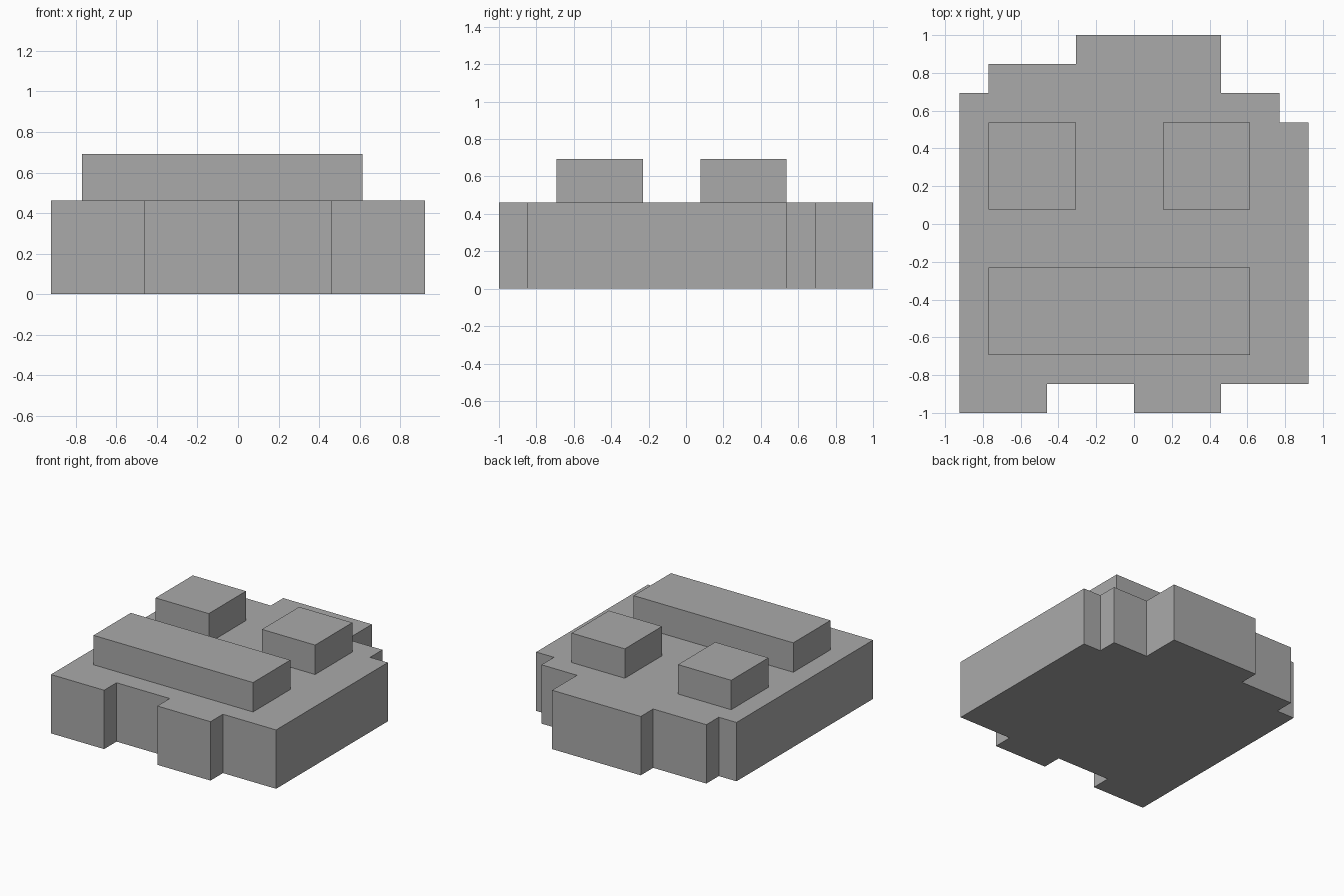
import bpy
import bmesh

cube = bpy.data.objects.get("Cube")
if cube:
    bpy.data.objects.remove(cube, do_unlink=True)

U = 1 / 13  # one grid step

grey = bpy.data.materials.new("grey")
grey.use_nodes = True
colour = (0.4, 0.4, 0.4, 1)
grey.diffuse_color = colour
grey.node_tree.nodes["Principled BSDF"].inputs["Base Color"].default_value = colour


def slab(name, outline, bottom, top):
    """Extrude an outline upwards into a flat-faced solid."""
    bm = bmesh.new()
    base = bm.faces.new([bm.verts.new((x * U, y * U, bottom * U)) for x, y in outline])
    grown = bmesh.ops.extrude_face_region(bm, geom=[base], use_keep_orig=True)
    verts = [v for v in grown["geom"] if isinstance(v, bmesh.types.BMVert)]
    bmesh.ops.translate(bm, verts=verts, vec=(0, 0, (top - bottom) * U))
    bmesh.ops.recalc_face_normals(bm, faces=bm.faces)
    mesh = bpy.data.meshes.new(name)
    bm.to_mesh(mesh)
    bm.free()
    mesh.materials.append(grey)
    obj = bpy.data.objects.new(name, mesh)
    bpy.context.collection.objects.link(obj)
    return obj


def block(name, x0, x1, y0, y1):
    """Raised rectangular block on top of the base."""
    return slab(name, [(x0, y0), (x1, y0), (x1, y1), (x0, y1)], 6, 9)


# Stepped base plate
slab("base", [(-12, -13), (-6, -13), (-6, -11), (0, -11), (0, -13), (6, -13),
              (6, -11), (12, -11), (12, 7), (10, 7), (10, 9), (6, 9), (6, 13),
              (-4, 13), (-4, 11), (-10, 11), (-10, 9), (-12, 9)], 0, 6)

# Raised blocks
block("right_block", -10, -4, 1, 7)
block("left_block", 2, 8, 1, 7)
block("front_bar", -10, 8, -9, -3)
